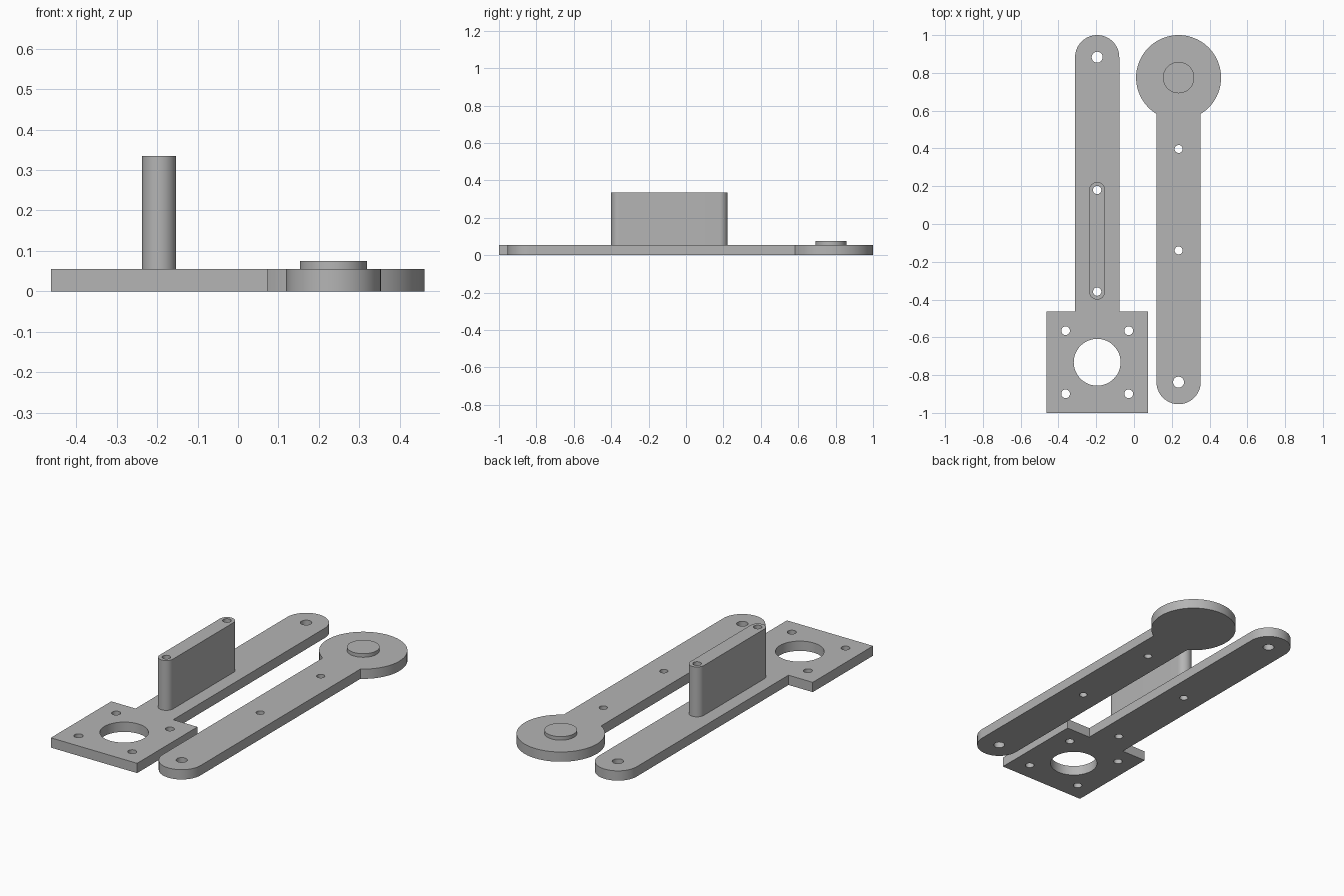
import bpy
import bmesh
from math import radians, asin, pi, cos, sin

cube = bpy.data.objects.get("Cube")
if cube:
    bpy.data.objects.remove(cube, do_unlink=True)

# Single grey material
grey = bpy.data.materials.new("plain grey")
grey.use_nodes = True
COLOUR = (0.46, 0.46, 0.46, 1)
grey.diffuse_color = COLOUR
grey.node_tree.nodes["Principled BSDF"].inputs["Base Color"].default_value = COLOUR


def arc(cx, cy, r, start, end, steps=32):
    return [(cx + r * cos(start + (end - start) * i / steps),
             cy + r * sin(start + (end - start) * i / steps)) for i in range(steps + 1)]


def circle(cx, cy, r, steps=48):
    return arc(cx, cy, r, 0, 2 * pi, steps)[:-1]


def plate(name, outline, holes, z0, z1):
    """Extrude a closed outline with round holes from z0 to z1."""
    curve = bpy.data.curves.new(name, 'CURVE')
    curve.dimensions = '2D'
    curve.fill_mode = 'BOTH'
    curve.extrude = (z1 - z0) / 2
    for loop in [outline] + [circle(*h) for h in holes]:
        spline = curve.splines.new('POLY')
        spline.points.add(len(loop) - 1)
        for point, (x, y) in zip(spline.points, loop):
            point.co = (x, y, 0, 1)
        spline.use_cyclic_u = True
    helper = bpy.data.objects.new(name + " profile", curve)
    bpy.context.collection.objects.link(helper)
    bpy.context.view_layer.update()
    graph = bpy.context.evaluated_depsgraph_get()
    mesh = bpy.data.meshes.new_from_object(helper.evaluated_get(graph))
    bpy.data.objects.remove(helper, do_unlink=True)

    # Weld the caps to the walls
    bm = bmesh.new()
    bm.from_mesh(mesh)
    bmesh.ops.remove_doubles(bm, verts=bm.verts, dist=0.0001)
    bmesh.ops.translate(bm, verts=bm.verts, vec=(0, 0, (z0 + z1) / 2))
    bmesh.ops.recalc_face_normals(bm, faces=bm.faces)
    bm.to_mesh(mesh)
    bm.free()
    mesh.materials.clear()
    mesh.materials.append(grey)

    obj = bpy.data.objects.new(name, mesh)
    bpy.context.collection.objects.link(obj)
    bpy.ops.object.select_all(action='DESELECT')
    obj.select_set(True)
    bpy.context.view_layer.objects.active = obj
    bpy.ops.object.shade_smooth_by_angle(angle=radians(30))
    return obj


THICK = 0.055
ARM_R = 0.117

# Motor arm: square mount plate running into a round-ended bar
MX, MY, HALF = -0.195, -0.732, 0.268
END_Y = 1 - ARM_R
POST_R, POST_Y = 0.042, (-0.358, 0.18)
post_holes = [(MX, y, 0.022) for y in POST_Y]
bolts = [(MX + sx * 0.167, MY + sy * 0.167, 0.023) for sx in (-1, 1) for sy in (-1, 1)]
square_top = MY + HALF
outline = [(MX - ARM_R, square_top), (MX - HALF, square_top), (MX - HALF, MY - HALF),
           (MX + HALF, MY - HALF), (MX + HALF, square_top), (MX + ARM_R, square_top)]
outline += arc(MX, END_Y, ARM_R, 0, pi)
plate("motor_arm", outline,
      [(MX, MY, 0.124), (MX, END_Y, 0.029)] + bolts + post_holes, 0, THICK)

# Upright slot-shaped spacer standing on the motor arm
slot = arc(MX, POST_Y[1], POST_R, 0, pi) + arc(MX, POST_Y[0], POST_R, pi, 2 * pi)
plate("upright_spacer", slot, post_holes, THICK, 0.335)

# Disc arm: round-ended bar running into a large disc
DX, DISC_Y, DISC_R, FOOT_Y = 0.236, 0.775, 0.225, -0.837
neck = asin(ARM_R / DISC_R)
outline = arc(DX, FOOT_Y, ARM_R, pi, 2 * pi)
outline += arc(DX, DISC_Y, DISC_R, neck - pi / 2, 1.5 * pi - neck, 64)
plate("disc_arm", outline,
      [(DX, FOOT_Y, 0.029), (DX, -0.14, 0.021), (DX, 0.397, 0.021)], 0, THICK)

# Raised boss on the disc
plate("disc_boss", circle(DX, DISC_Y, 0.083), [], THICK, 0.075)
